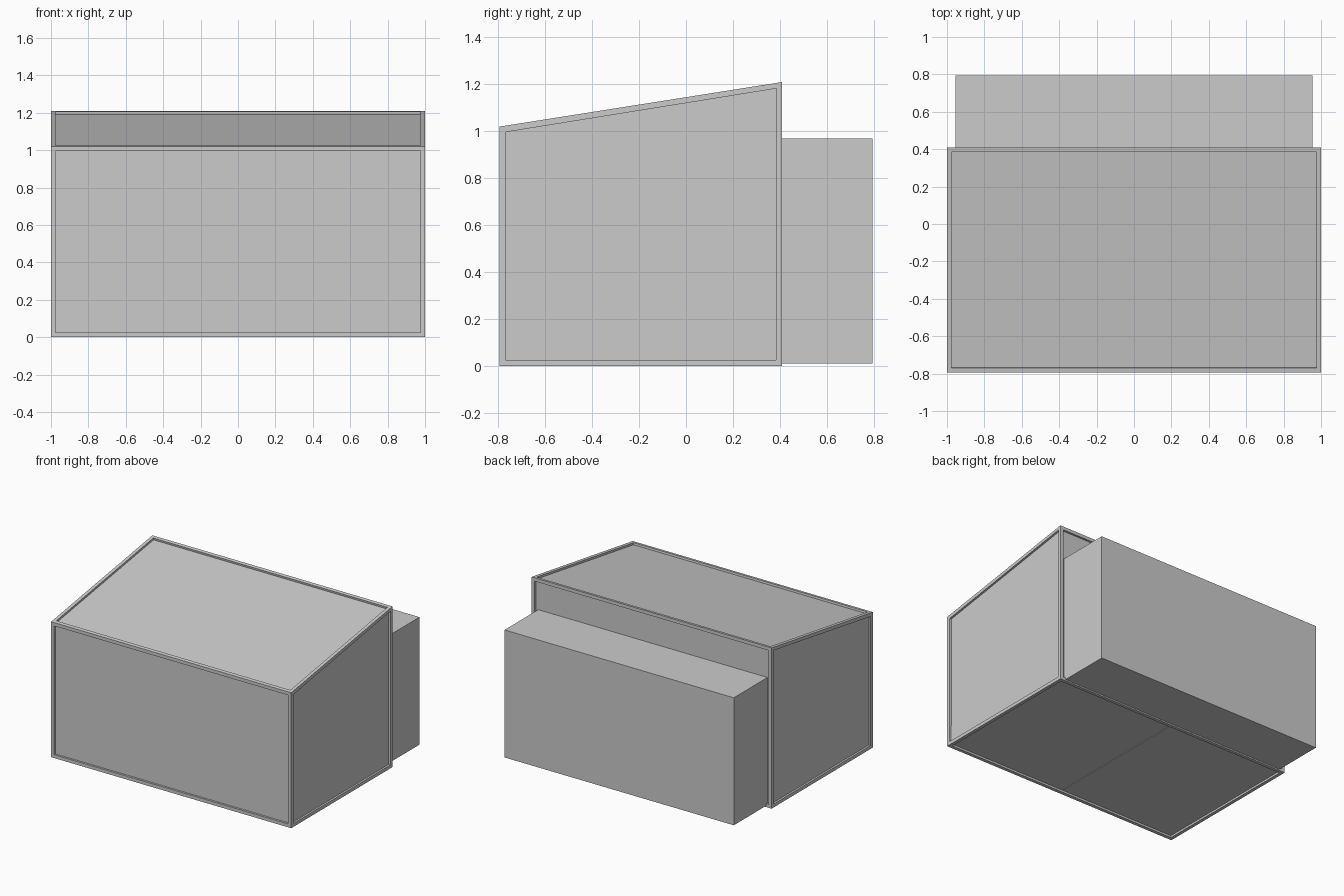
import bpy, bmesh

if "Cube" in bpy.data.objects:
    bpy.data.objects.remove(bpy.data.objects["Cube"])


def add_object(name, bm):
    bmesh.ops.recalc_face_normals(bm, faces=bm.faces)
    mesh = bpy.data.meshes.new(name)
    bm.to_mesh(mesh)
    bm.free()
    obj = bpy.data.objects.new(name, mesh)
    bpy.context.collection.objects.link(obj)
    return obj


def box(name, x0, x1, y0, y1, z0, z1):
    bm = bmesh.new()
    bmesh.ops.create_cube(bm, size=1)
    for v in bm.verts:
        v.co = ((x0 + x1) / 2 + v.co.x * (x1 - x0),
                (y0 + y1) / 2 + v.co.y * (y1 - y0),
                (z0 + z1) / 2 + v.co.z * (z1 - z0))
    return add_object(name, bm)


# Main cabinet: side profile with a sloping roof, extruded across the width
profile = [(-0.795, 0), (0.41, 0), (0.41, 1.21), (-0.795, 1.02)]
bm = bmesh.new()
side = bm.faces.new([bm.verts.new((-1, y, z)) for y, z in profile])
ext = bmesh.ops.extrude_face_region(bm, geom=[side])
for v in ext["geom"]:
    if isinstance(v, bmesh.types.BMVert):
        v.co.x = 1
bmesh.ops.recalc_face_normals(bm, faces=bm.faces)

# Narrow frame around a recessed panel on every side
bmesh.ops.inset_individual(bm, faces=bm.faces[:], thickness=0.036)
panels = [max((f for f in bm.faces if f.normal.dot(n) > 0.999), key=lambda f: f.calc_area())
          for n in [f.normal.copy() for f in bm.faces if f.calc_area() > 0.5]]
for panel in panels:
    offset = panel.normal * -0.015
    ring = bmesh.ops.extrude_discrete_faces(bm, faces=[panel])["faces"][0]
    for v in ring.verts:
        v.co += offset
add_object("cabinet_body", bm)

# Pair of floor panels with a thin seam in the middle
for name, s in (("floor_panel_left", -1), ("floor_panel_right", 1)):
    x0, x1 = sorted((s * 0.004, s * 0.964))
    box(name, x0, x1, -0.757, 0.372, 0.010, 0.02)

# Lower box fixed to the back
box("rear_box", -0.955, 0.955, 0.39, 0.795, 0.01, 0.97)
